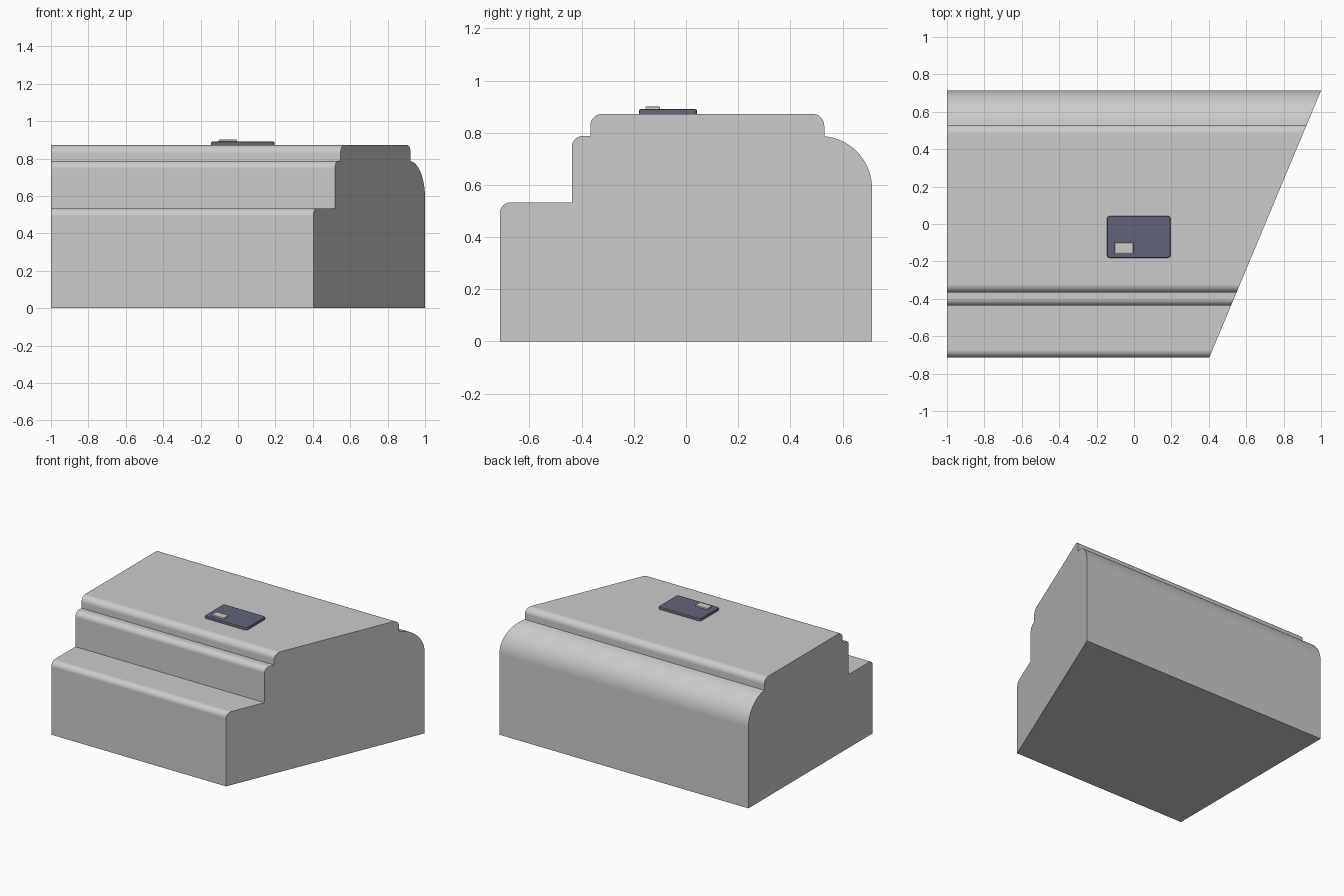
import bpy, bmesh
from math import cos, sin, radians

if "Cube" in bpy.data.objects:
    bpy.data.objects.remove(bpy.data.objects["Cube"])


def arc(cy, cz, r, a0, a1, n):
    """Points of an arc in the y-z plane, angles in degrees."""
    angles = [radians(a0 + (a1 - a0) * i / n) for i in range(n + 1)]
    return [(cy + r * cos(a), cz + r * sin(a)) for a in angles]


def finish(obj, angle):
    bpy.ops.object.select_all(action='DESELECT')
    obj.select_set(True)
    bpy.context.view_layer.objects.active = obj
    bpy.ops.object.shade_smooth_by_angle(angle=radians(angle))
    wn = obj.modifiers.new("weighted_normals", 'WEIGHTED_NORMAL')
    wn.keep_sharp = True


def mesh_object(name, bm):
    bmesh.ops.recalc_face_normals(bm, faces=bm.faces)
    me = bpy.data.meshes.new(name)
    bm.to_mesh(me)
    bm.free()
    obj = bpy.data.objects.new(name, me)
    bpy.context.collection.objects.link(obj)
    return obj


def material(name, rgb):
    m = bpy.data.materials.new(name)
    m.diffuse_color = (*rgb, 1)
    m.use_nodes = True
    m.node_tree.nodes["Principled BSDF"].inputs["Base Color"].default_value = m.diffuse_color
    return m


# Stepped body: side profile swept along x, right end cut on a slant
W = 0.713
profile = [(-W, 0)]
profile += arc(-W + 0.04, 0.493, 0.04, 180, 90, 10)
profile += [(-0.437, 0.533)]
profile += arc(-0.397, 0.747, 0.04, 180, 90, 10)
profile += [(-0.367, 0.787)]
profile += arc(-0.322, 0.827, 0.045, 180, 90, 10)
profile += arc(0.485, 0.827, 0.045, 90, 0, 10)
profile += [(0.53, 0.787)]
profile += arc(W - 0.2, 0.587, 0.2, 84, 0, 20)
profile += [(W, 0)]

bm = bmesh.new()
left = [bm.verts.new((-1, y, z)) for y, z in profile]
right = [bm.verts.new((0.403 + 0.597 * (y + W) / (2 * W), y, z)) for y, z in profile]
bm.faces.new(left)
bm.faces.new(right)
for i in range(len(left)):
    j = (i + 1) % len(left)
    bm.faces.new((left[i], left[j], right[j], right[i]))
finish(mesh_object("stepped_body", bm), 30)


def plate(name, x0, x1, y0, y1, z0, z1, corner, edge):
    """Thin plate with rounded corners and a softened top edge."""
    bm = bmesh.new()
    bmesh.ops.create_cube(bm, size=1)
    for v in bm.verts:
        v.co = (x1 if v.co.x > 0 else x0, y1 if v.co.y > 0 else y0,
                z1 if v.co.z > 0 else z0)
    upright = [e for e in bm.edges if abs(e.verts[0].co.z - e.verts[1].co.z) > 1e-4]
    bmesh.ops.bevel(bm, geom=upright, offset=corner, segments=3, profile=0.5, affect='EDGES')
    rim = [e for e in bm.edges if all(abs(v.co.z - z1) < 1e-5 for v in e.verts)]
    bmesh.ops.bevel(bm, geom=rim, offset=edge, segments=2, profile=0.5, affect='EDGES')
    obj = mesh_object(name, bm)
    finish(obj, 40)
    return obj


# Dark panel and small light button on the top deck
panel = plate("top_panel", -0.145, 0.196, -0.181, 0.043, 0.868, 0.891, 0.016, 0.009)
panel.data.materials.append(material("navy", (0.12, 0.125, 0.19)))
plate("panel_button", -0.103, -0.004, -0.156, -0.1, 0.885, 0.901, 0.003, 0.006)
